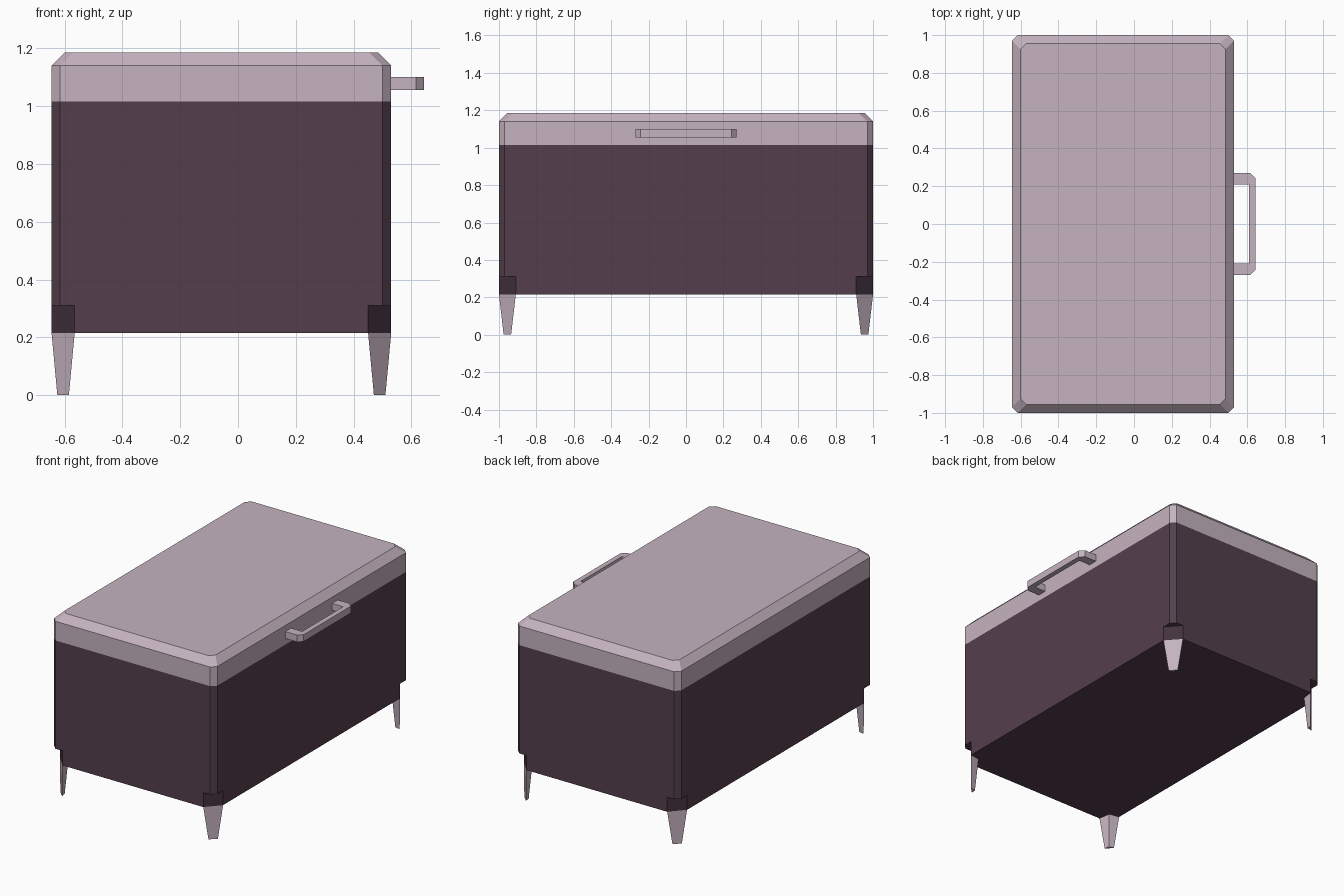
import bpy, bmesh

if "Cube" in bpy.data.objects:
    bpy.data.objects.remove(bpy.data.objects["Cube"])

CX, HX, HY = -0.0575, 0.5875, 1.0   # chest centre and half sizes


def material(name, rgb):
    m = bpy.data.materials.new(name)
    m.diffuse_color = (*rgb, 1)
    m.use_nodes = True
    m.node_tree.nodes["Principled BSDF"].inputs["Base Color"].default_value = m.diffuse_color
    return m


PALE = material("pale mauve", (0.56, 0.45, 0.525))
DARK = material("dark plum", (0.088, 0.049, 0.073))
DEEP = material("deep plum", (0.055, 0.031, 0.046))


def finish(bm, name, mats):
    bmesh.ops.recalc_face_normals(bm, faces=bm.faces)
    me = bpy.data.meshes.new(name)
    bm.to_mesh(me)
    bm.free()
    for m in mats:
        me.materials.append(m)
    ob = bpy.data.objects.new(name, me)
    bpy.context.collection.objects.link(ob)
    return ob


def loft(name, rings, mats):
    """Join equal-length rings of points and cap both ends."""
    bm = bmesh.new()
    rows = [[bm.verts.new(p) for p in r] for r in rings]
    for a, b in zip(rows, rows[1:]):
        n = len(a)
        for i in range(n):
            j = (i + 1) % n
            bm.faces.new((a[i], a[j], b[j], b[i]))
    bm.faces.new(rows[0][::-1])
    bm.faces.new(rows[-1])
    return finish(bm, name, mats)


def octagon(z, cx, cy, inset=0.0):
    """Rectangle outline with cut corners."""
    x, y = HX - inset, HY - inset
    pts = [(x, -y + cy), (x, y - cy), (x - cx, y), (-x + cx, y),
           (-x, y - cy), (-x, -y + cy), (-x + cx, -y), (x - cx, -y)]
    return [(CX + px, py, z) for px, py in pts]


# Chest: upper walls, and a base band with larger cut corners above the legs
loft("chest_body", [octagon(0.31, 0.03, 0.03), octagon(1.015, 0.03, 0.03)], [DARK])
base = loft("chest_base", [octagon(0.215, 0.08, 0.09), octagon(0.31, 0.08, 0.09)], [DARK, DEEP])
for p in base.data.polygons:
    if abs(p.normal.x) > 0.2 and abs(p.normal.y) > 0.2:
        p.material_index = 1

# Lid with a sloped top edge
loft("lid", [octagon(1.015, 0.03, 0.03), octagon(1.14, 0.03, 0.03),
             octagon(1.185, 0.03, 0.03, 0.045)], [PALE])

# Tapered corner legs
for sx, side in ((-1, "left"), (1, "right")):
    for sy, end in ((-1, "front"), (1, "back")):
        def ring(z, pts):
            return [(CX + sx * (HX - a), sy * (HY - b), z) for a, b in pts]
        loft(f"{end}_{side}_leg",
             [ring(0.0, [(0.06, 0.025), (0.02, 0.065), (0.055, 0.06)]),
              ring(0.215, [(0.08, 0.0), (0.0, 0.09), (0.068, 0.078)])], [PALE])

# Pull handle on the right side
outline = [(0.53, -0.27), (0.615, -0.27), (0.643, -0.242), (0.643, 0.242),
           (0.615, 0.27), (0.53, 0.27), (0.53, 0.21), (0.61, 0.21),
           (0.61, -0.21), (0.53, -0.21)]
loft("handle", [[(x, y, z) for x, y in outline] for z in (1.055, 1.10)], [PALE])
